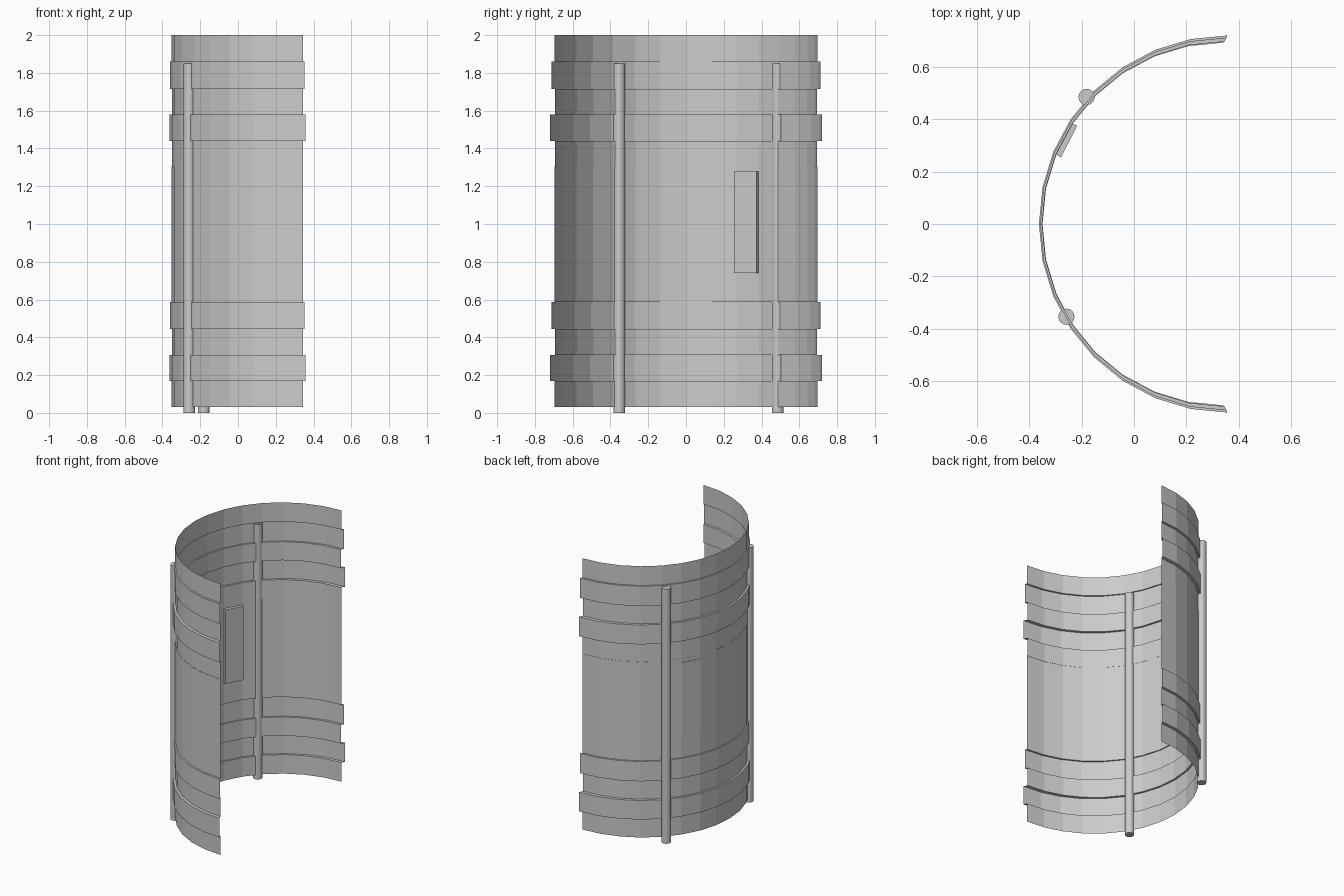
import bpy, bmesh, math
from mathutils import Matrix

cube = bpy.data.objects.get("Cube")
if cube:
    bpy.data.objects.remove(cube)

grey = bpy.data.materials.new("light_grey")
grey.use_nodes = True
COLOUR = (0.6, 0.6, 0.6, 1)
grey.diffuse_color = COLOUR
grey.node_tree.nodes["Principled BSDF"].inputs["Base Color"].default_value = COLOUR


def finish(name, bm):
    mesh = bpy.data.meshes.new(name)
    bm.to_mesh(mesh)
    bm.free()
    mesh.materials.append(grey)
    obj = bpy.data.objects.new(name, mesh)
    bpy.context.collection.objects.link(obj)
    return obj


# Half-round sheet wall with stepped bands: (bottom, top, scale) per ring
RADIUS, CENTRE_X, SEGMENTS = 0.696, 0.345, 16
rings = [
    (0.03, 0.168, 1.0), (0.168, 0.307, 1.034), (0.307, 0.443, 0.995),
    (0.443, 0.587, 1.022), (0.587, 1.305, 1.0), (1.305, 1.44, 0.997),
    (1.44, 1.581, 1.034), (1.581, 1.716, 0.995), (1.716, 1.86, 1.022),
    (1.86, 2.0, 1.0),
]
bm = bmesh.new()
rows = []
for low, high, scale in rings:
    for z in (low, high):
        row = []
        for i in range(SEGMENTS + 1):
            a = math.pi / 2 + math.pi * i / SEGMENTS
            x = CENTRE_X + RADIUS * math.cos(a)
            row.append(bm.verts.new((x * scale, RADIUS * math.sin(a) * scale, z)))
        rows.append(row)
for lower, upper in zip(rows, rows[1:]):
    for i in range(SEGMENTS):
        bm.faces.new((lower[i], lower[i + 1], upper[i + 1], upper[i]))
finish("curved_wall", bm)

# Upright poles set into the wall
POLE_HEIGHT = 1.85
for name, x, y in (("front_pole", -0.258, -0.354), ("back_pole", -0.181, 0.485)):
    bm = bmesh.new()
    bmesh.ops.create_cone(bm, cap_ends=True, segments=16, radius1=0.031, radius2=0.031,
                          depth=POLE_HEIGHT,
                          matrix=Matrix.Translation((x, y, POLE_HEIGHT / 2)))
    finish(name, bm)

# Upright plate set through the wall
bm = bmesh.new()
bmesh.ops.create_cube(bm, size=1, matrix=Matrix.Translation((-0.259, 0.32, 1.01))
                      @ Matrix.Rotation(math.radians(-27), 4, "Z")
                      @ Matrix.Diagonal((0.025, 0.135, 0.537, 1)))
finish("wall_plate", bm)
